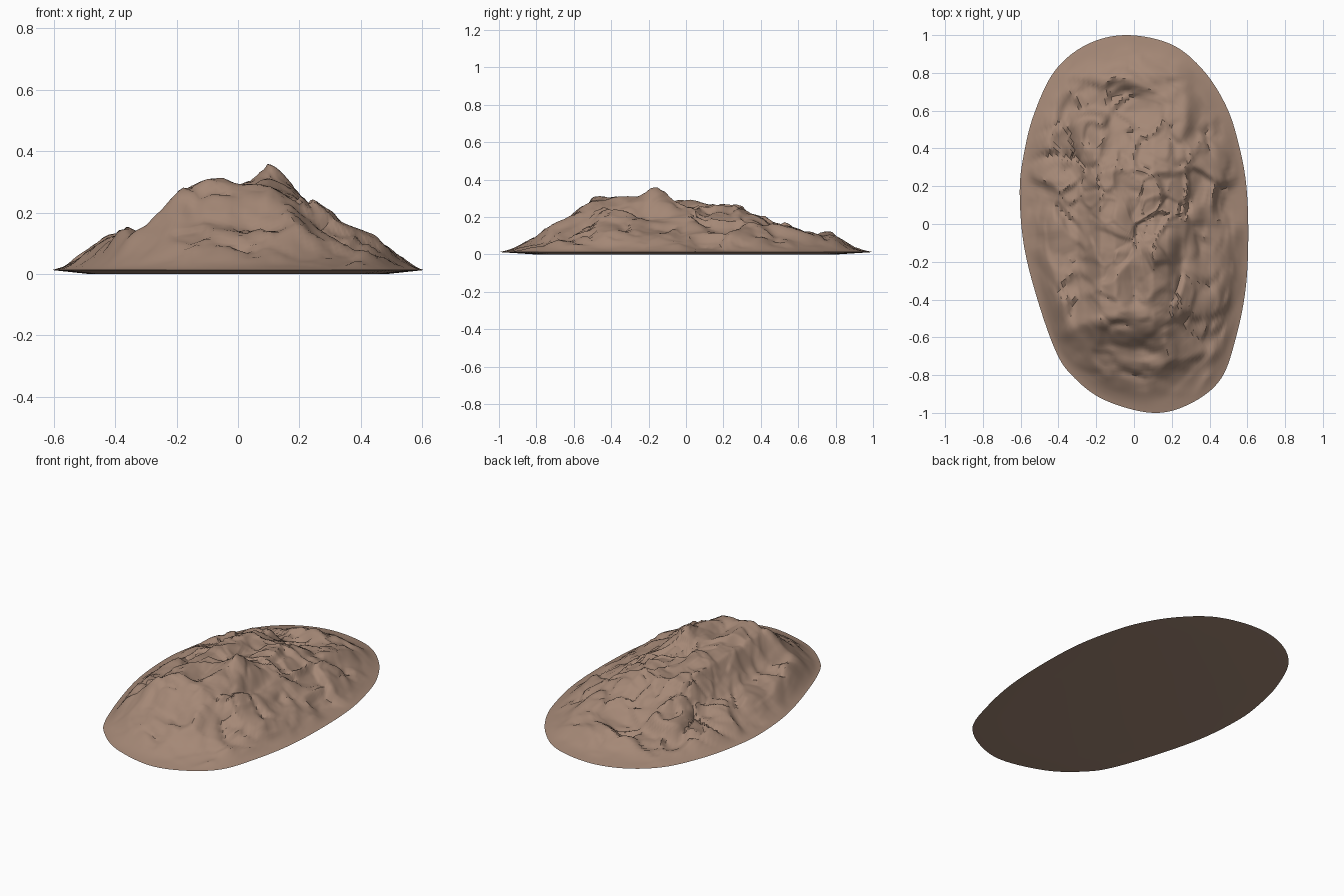
import bpy, bmesh, math
from mathutils import Vector, noise

cube = bpy.data.objects.get("Cube")
if cube:
    bpy.data.objects.remove(cube)

# Egg-shaped footprint, counter-clockwise from the left side
OUTLINE = [(.605, -.08), (.595, .2), (.555, .42), (.49, .62), (.37, .81), (.2, .95),
           (-.04, 1), (-.25, .95), (-.42, .81), (-.53, .58), (-.585, .36), (-.605, .17),
           (-.585, -.1), (-.52, -.37), (-.42, -.66), (-.33, -.8), (-.16, -.93), (.1, -1),
           (.3, -.95), (.46, -.82), (.54, -.6), (.59, -.35)]
# Crest height across and along the mound
ACROSS = [(-.61, 0), (-.5, .06), (-.42, .1), (-.3, .14), (-.25, .18), (-.18, .265), (-.1, .29),
          (0, .28), (.1, .3), (.18, .27), (.3, .175), (.4, .11), (.5, .07), (.61, 0)]
ALONG = [(-1, 0), (-.9, .045), (-.8, .09), (-.7, .14), (-.6, .21), (-.5, .285), (-.3, .28),
         (-.15, .3), (0, .275), (.2, .26), (.35, .23), (.45, .18), (.6, .13), (.8, .08), (1, 0)]
# Crags and hollows: x, y, radius x, radius y, height
FEATURES = [(.1, -.15, .07, .1, .03), (-.1, -.48, .1, .07, .02), (-.08, .6, .14, .1, -.04),
            (-.1, .78, .16, .05, .015), (-.34, .3, .1, .1, -.03), (-.3, .58, .05, .1, .025),
            (.27, .5, .05, .18, .03), (.25, -.16, .04, .1, -.04), (-.18, .1, .05, .2, .015),
            (.0, .3, .14, .05, .015), (.3, .05, .07, .06, .02), (-.42, -.1, .05, .25, .01),
            (-.38, -.5, .06, .12, .015), (.42, -.4, .06, .2, .02), (.42, .15, .05, .15, .015),
            (-.25, -.25, .05, .08, -.02), (.25, -.52, .1, .1, -.03), (.05, .02, .06, .08, -.02)]
SEGMENTS, RINGS = 176, 70


def catmull(points, u):
    """Point on a smooth closed curve, u from 0 to 1."""
    n = len(points)
    i, f = divmod(u * n, 1)
    a, b, c, d = (Vector(points[(int(i) + k) % n]) for k in (-1, 0, 1, 2))
    return (b * 2 + (c - a) * f + (a * 2 - b * 5 + c * 4 - d) * f**2
            + (b * 3 - a - c * 3 + d) * f**3) / 2


def lookup(table, v):
    for (a, p), (b, q) in zip(table, table[1:]):
        if v <= b:
            return p + (q - p) * max(0, (v - a) / (b - a))
    return table[-1][1]


def crag(x, y):
    """Broken rock: tilted slabs in irregular cells, with fine folds."""
    warp = noise.noise_vector(Vector((x * 5, y * 5, 3))) * .06
    p = Vector((x + warp.x, y + warp.y, 0))
    result = 0
    for scale, size in ((5, .05), (10, .025)):
        q = p * scale
        dist, cells = noise.voronoi(q)
        centre = cells[0]
        tilt = noise.noise_vector(centre * 7.3)
        slab = noise.noise(centre * 3.1) + .6 * tilt.dot(q - centre)
        edge = min(1, (dist[1] - dist[0]) * 6)
        result += size * slab * edge
    fold = abs(noise.noise(p * 6)) - .25
    return result + .03 * fold + .004 * noise.noise(p * 18)


def height(x, y, t):
    z = lookup(ACROSS, x) * lookup(ALONG, y) / .305
    z += sum(h * math.exp(-((x - cx) / rx)**2 - ((y - cy) / ry)**2)
             for cx, cy, rx, ry, h in FEATURES)
    fade = min(1, (1 - t) / .22)
    fade = fade * fade * (3 - 2 * fade)
    skirt = .2 * (1 - t)
    z = skirt * (1 - fade) + (z + crag(x, y)) * fade
    return .013 + max(z, .1 * (1 - t))


# Rocky mound
bm = bmesh.new()
rim = [catmull(OUTLINE, i / SEGMENTS) for i in range(SEGMENTS)]


def ring(t, surface):
    return [bm.verts.new((p.x * t, p.y * t, surface(p.x * t, p.y * t, t))) for p in rim]


def bridge(a, b):
    for i in range(SEGMENTS):
        j = (i + 1) % SEGMENTS
        bm.faces.new((a[i], a[j], b[j], b[i]))


loops = [ring(1 - k / RINGS, height) for k in range(RINGS)]
for lower, upper in zip(loops, loops[1:]):
    bridge(lower, upper)
top = bm.verts.new((0, 0, height(0, 0, 0)))
for i in range(SEGMENTS):
    bm.faces.new((loops[-1][i], loops[-1][(i + 1) % SEGMENTS], top))

# Shallow underside
base = ring(.8, lambda x, y, t: 0)
bridge(base, loops[0])
bm.faces.new(base[::-1])
bmesh.ops.recalc_face_normals(bm, faces=bm.faces)

mesh = bpy.data.meshes.new("rock_mound")
bm.to_mesh(mesh)
bm.free()
mound = bpy.data.objects.new("rock_mound", mesh)
bpy.context.collection.objects.link(mound)

# Brown stone
stone = bpy.data.materials.new("brown_stone")
stone.use_nodes = True
stone.diffuse_color = (.375, .247, .182, 1)
stone.node_tree.nodes["Principled BSDF"].inputs["Base Color"].default_value = stone.diffuse_color
mesh.materials.append(stone)

bpy.context.view_layer.objects.active = mound
mound.select_set(True)
bpy.ops.object.shade_smooth_by_angle(angle=math.radians(40))
